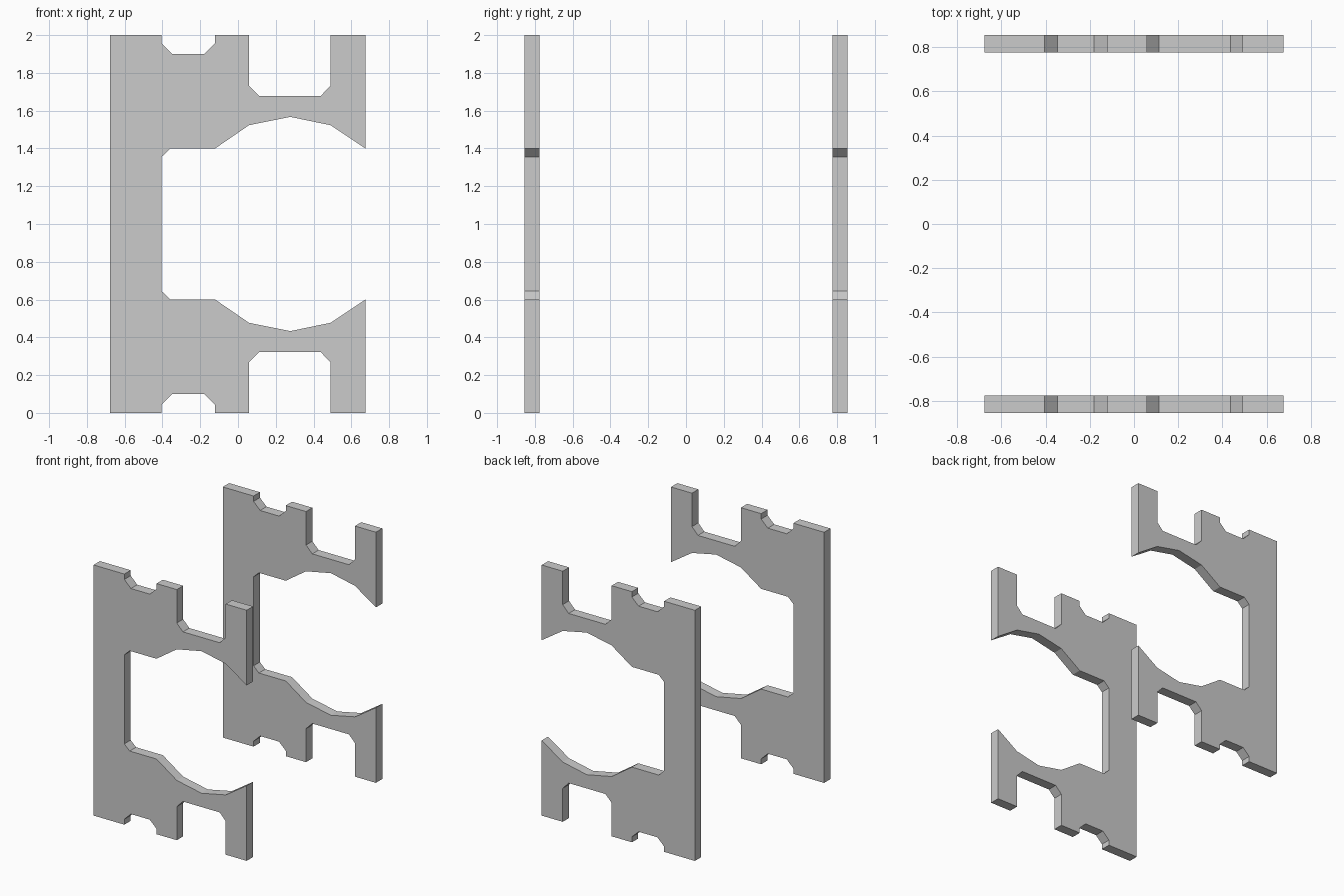
import bpy, bmesh

if "Cube" in bpy.data.objects:
    bpy.data.objects.remove(bpy.data.objects["Cube"])

THICK = 0.08
Y_CENTRE = 0.815

# Upper half of the plate outline: top edge with notches, then the inner jaw
upper = [(-0.677, 2), (-0.405, 2), (-0.405, 1.957), (-0.347, 1.9), (-0.18, 1.9),
         (-0.121, 1.957), (-0.121, 2), (0.058, 2), (0.058, 1.733), (0.113, 1.677),
         (0.437, 1.677), (0.49, 1.733), (0.49, 2), (0.675, 2), (0.675, 1.4),
         (0.49, 1.523), (0.277, 1.567), (0.058, 1.523), (-0.121, 1.4),
         (-0.358, 1.4), (-0.405, 1.355)]
# Lower half mirrors it about z = 1
outline = upper + [(x, 2 - z) for x, z in reversed(upper)]


def side_plate(name, y):
    """Flat plate: outline extruded along y."""
    bm = bmesh.new()
    face = bm.faces.new([bm.verts.new((x, y - THICK / 2, z)) for x, z in outline])
    ext = bmesh.ops.extrude_face_region(bm, geom=[face], use_keep_orig=True)
    moved = [v for v in ext["geom"] if isinstance(v, bmesh.types.BMVert)]
    bmesh.ops.translate(bm, verts=moved, vec=(0, THICK, 0))
    bmesh.ops.recalc_face_normals(bm, faces=bm.faces)
    mesh = bpy.data.meshes.new(name)
    bm.to_mesh(mesh)
    bm.free()
    bpy.context.collection.objects.link(bpy.data.objects.new(name, mesh))


# Front and back plates
side_plate("front_side_plate", -Y_CENTRE)
side_plate("back_side_plate", Y_CENTRE)
